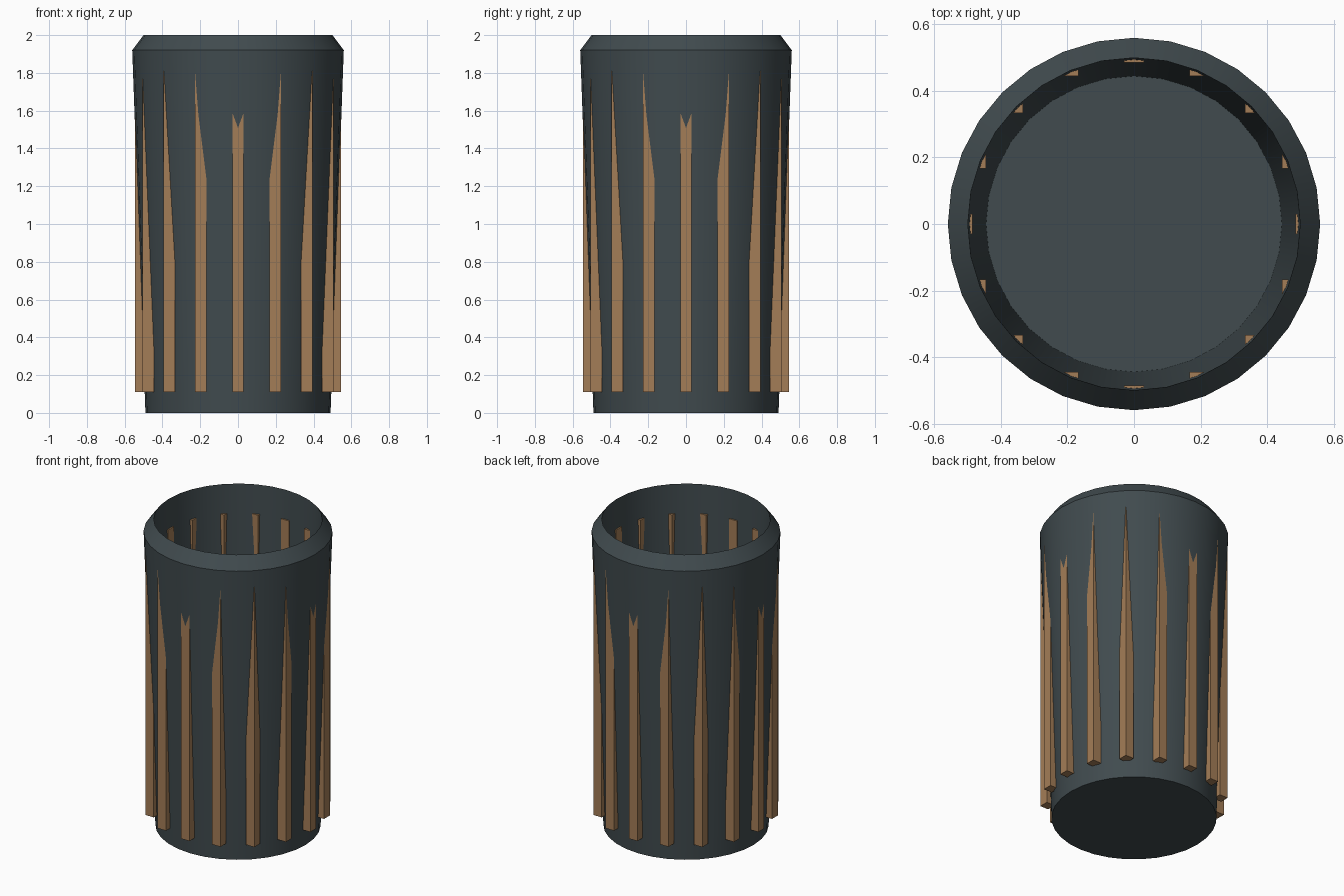
import bpy, bmesh, math

if "Cube" in bpy.data.objects:
    bpy.data.objects.remove(bpy.data.objects["Cube"])


def material(name, rgb):
    m = bpy.data.materials.new(name)
    m.diffuse_color = (*rgb, 1)
    m.use_nodes = True
    m.node_tree.nodes["Principled BSDF"].inputs["Base Color"].default_value = m.diffuse_color
    return m


slate = material("dark slate", (0.052, 0.070, 0.077))
tan = material("tan brown", (0.37, 0.205, 0.095))


def make_object(name, bm, mat):
    bmesh.ops.recalc_face_normals(bm, faces=bm.faces)
    mesh = bpy.data.meshes.new(name)
    bm.to_mesh(mesh)
    bm.free()
    mesh.materials.append(mat)
    ob = bpy.data.objects.new(name, mesh)
    bpy.context.collection.objects.link(ob)
    return ob


# Tapered cup: outer wall, slanted rim, inner wall, floor
SIDES = 32
profile = [(0.49, 0), (0.56, 1.92), (0.50, 2.0), (0.445, 0.06)]
bm = bmesh.new()
rings = [[bm.verts.new((r * math.cos(2 * math.pi * i / SIDES),
                        r * math.sin(2 * math.pi * i / SIDES), z))
          for i in range(SIDES)] for r, z in profile]
for a, b in zip(rings, rings[1:]):
    for i in range(SIDES):
        j = (i + 1) % SIDES
        bm.faces.new((a[i], a[j], b[j], b[i]))
bm.faces.new(rings[0])
bm.faces.new(rings[-1])
cup = make_object("cup", bm, slate)
bpy.context.view_layer.objects.active = cup
cup.select_set(True)
bpy.ops.object.shade_smooth_by_angle(angle=math.radians(30))
cup.select_set(False)

# Sixteen upright slats, all square to the axes, set through the wall
COUNT, RADIUS, WIDTH, LOW, HIGH = 16, 0.515, 0.06, 0.11, 1.81
for k in range(COUNT):
    ang = 2 * math.pi * k / COUNT
    bm = bmesh.new()
    bmesh.ops.create_cube(bm, size=1)
    bmesh.ops.scale(bm, vec=(WIDTH, WIDTH, HIGH - LOW), verts=bm.verts)
    bmesh.ops.translate(bm, vec=(RADIUS * math.cos(ang), RADIUS * math.sin(ang),
                                 (LOW + HIGH) / 2), verts=bm.verts)
    make_object(f"slat_{k + 1}", bm, tan)
